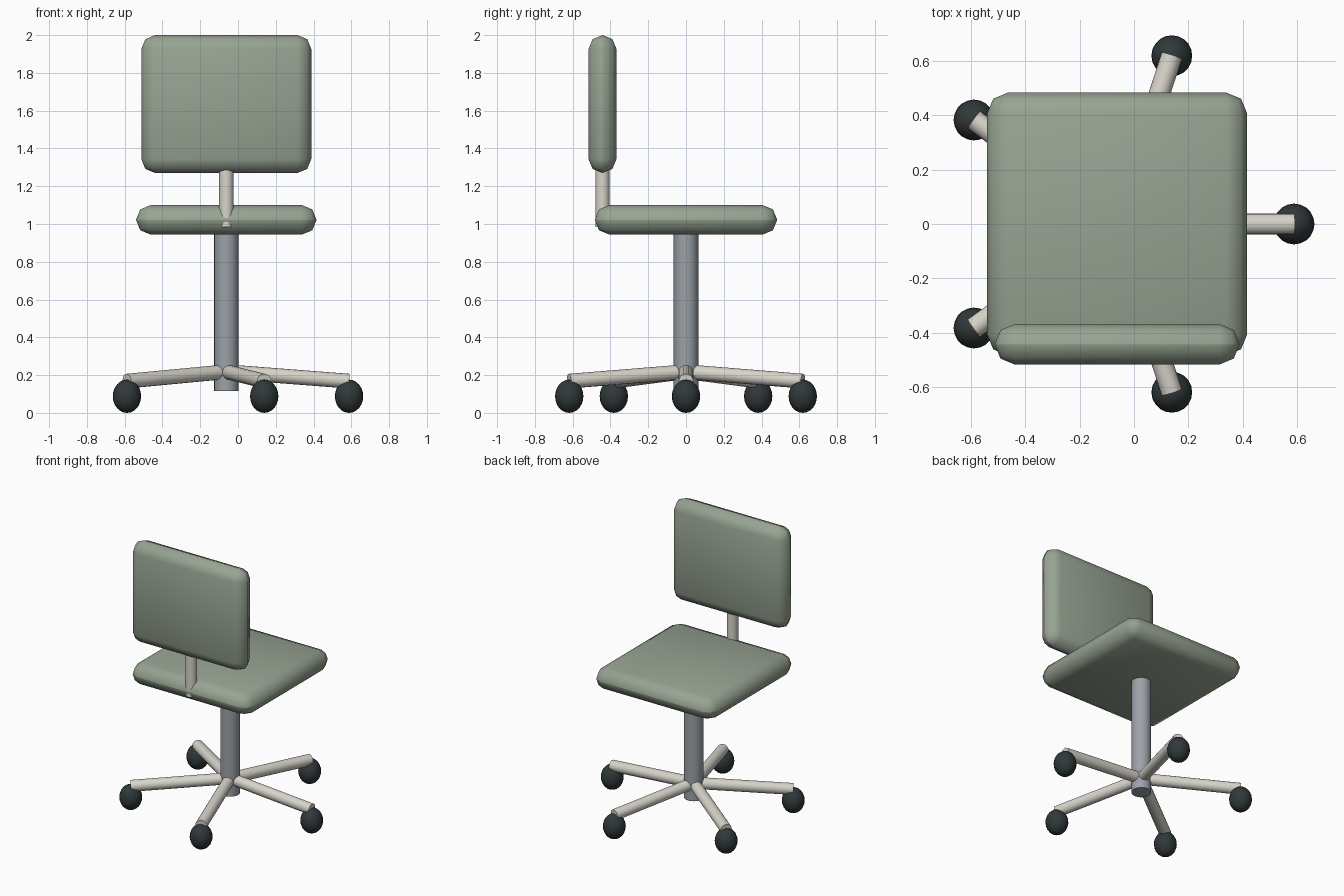
import bpy, math
from mathutils import Vector

if "Cube" in bpy.data.objects:
    bpy.data.objects.remove(bpy.data.objects["Cube"])

CX = -0.062  # column axis


def material(name, rgb):
    m = bpy.data.materials.new(name)
    m.diffuse_color = (*rgb, 1)
    m.use_nodes = True
    m.node_tree.nodes["Principled BSDF"].inputs["Base Color"].default_value = m.diffuse_color
    return m


sage = material("sage_fabric", (0.31, 0.37, 0.29))
ivory = material("ivory_metal", (0.68, 0.66, 0.59))
steel = material("grey_steel", (0.33, 0.36, 0.39))
rubber = material("dark_rubber", (0.03, 0.04, 0.042))


def cushion(name, center, size):
    """Box rounded by a two-segment bevel of half its thickness."""
    bpy.ops.mesh.primitive_cube_add(size=1, location=center)
    ob = bpy.context.object
    ob.name = name
    ob.scale = size
    bpy.ops.object.transform_apply(location=False, rotation=False)
    bev = ob.modifiers.new("round", 'BEVEL')
    bev.width = min(size) / 2 - 0.0005
    bev.segments = 2
    bpy.ops.object.shade_smooth()
    ob.data.materials.append(sage)


def rod(name, a, b, radius, mat, sides=16):
    """Cylinder between two points."""
    a, b = Vector(a), Vector(b)
    d = b - a
    bpy.ops.mesh.primitive_cylinder_add(vertices=sides, radius=radius, depth=d.length,
                                        location=(a + b) / 2,
                                        rotation=d.to_track_quat('Z', 'Y').to_euler())
    ob = bpy.context.object
    ob.name = name
    bpy.ops.object.shade_smooth_by_angle(angle=math.radians(40))
    ob.data.materials.append(mat)


# Cushions
cushion("seat", (CX, 0, 1.022), (0.956, 0.966, 0.156))
cushion("backrest", (CX, -0.442, 1.635), (0.9, 0.148, 0.73))

# Post joining seat and backrest, central column
rod("back_post", (CX, -0.442, 0.985), (CX, -0.442, 1.4), 0.038, ivory)
rod("column", (CX, 0, 0.115), (CX, 0, 1.0), 0.065, steel, 20)

# Five-spoke base with a ball caster under each tip
for i in range(5):
    t = i * math.tau / 5
    x, y = CX + 0.65 * math.cos(t), 0.65 * math.sin(t)
    rod(f"base_leg_{i + 1}", (CX, 0, 0.218), (x, y, 0.168), 0.039, ivory)
    bpy.ops.mesh.primitive_uv_sphere_add(segments=20, ring_count=12, radius=1,
                                         location=(x, y, 0.088))
    ob = bpy.context.object
    ob.name = f"caster_{i + 1}"
    ob.scale = (0.075, 0.075, 0.088)
    bpy.ops.object.shade_smooth()
    ob.data.materials.append(rubber)
